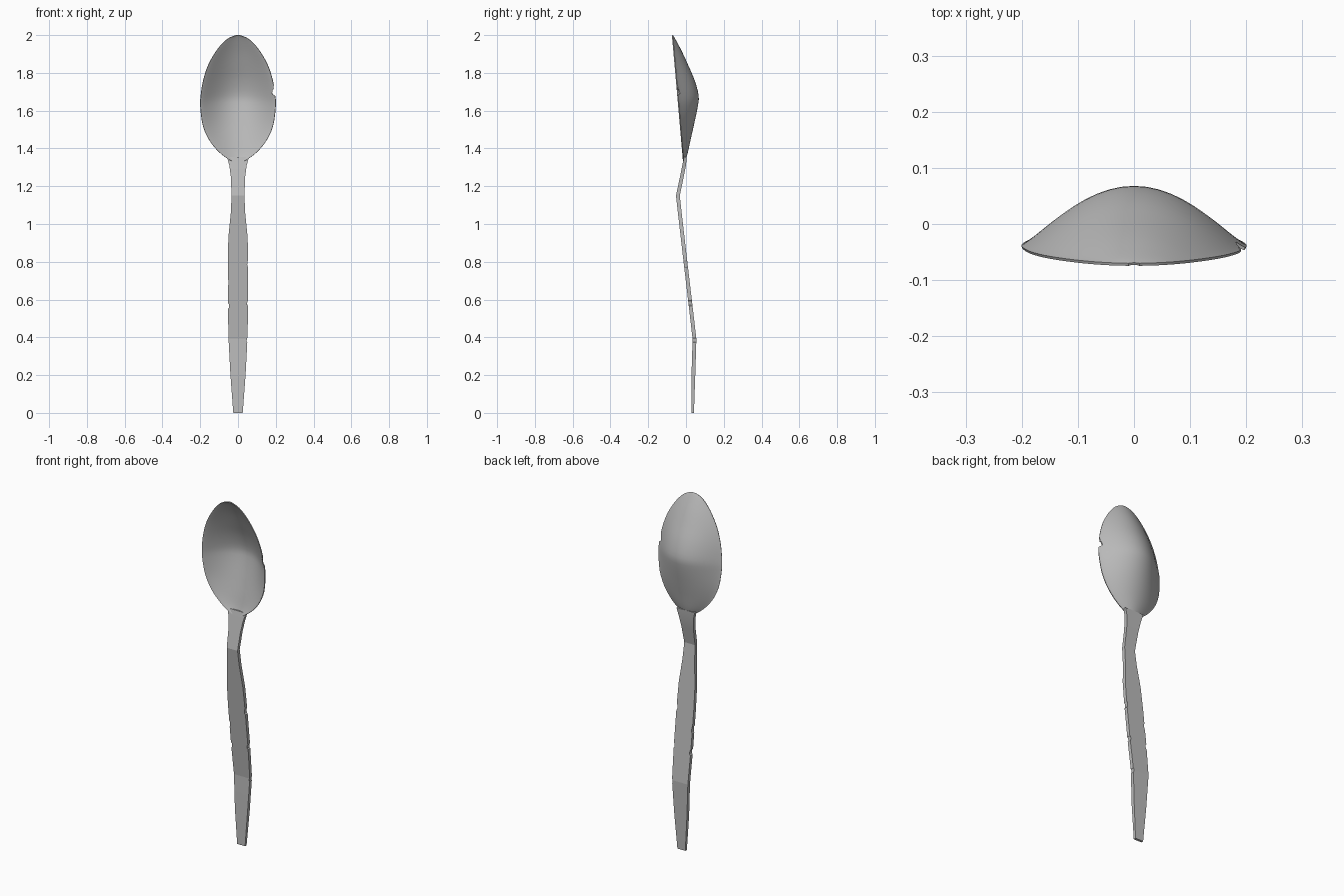
import bpy, bmesh, math
from mathutils import Vector

cube = bpy.data.objects.get("Cube")
if cube:
    bpy.data.objects.remove(cube, do_unlink=True)

metal = bpy.data.materials.new("dull_grey_metal")
metal.use_nodes = True
GREY = (0.5, 0.5, 0.5, 1)
metal.diffuse_color = GREY
metal.node_tree.nodes["Principled BSDF"].inputs["Base Color"].default_value = GREY


def make_object(name, bm):
    bmesh.ops.recalc_face_normals(bm, faces=bm.faces)
    mesh = bpy.data.meshes.new(name)
    bm.to_mesh(mesh)
    bm.free()
    obj = bpy.data.objects.new(name, mesh)
    bpy.context.collection.objects.link(obj)
    mesh.materials.append(metal)
    return obj


def smooth_rows(keys, steps):
    """Catmull-Rom interpolation through the key rows."""
    pts = [Vector(k) for k in keys]
    pts = [pts[0] * 2 - pts[1]] + pts + [pts[-1] * 2 - pts[-2]]
    rows = []
    for a, b, c, d in zip(pts, pts[1:], pts[2:], pts[3:]):
        for i in range(steps):
            t = i / steps
            rows.append(0.5 * (2 * b + (c - a) * t + (2 * a - 5 * b + 4 * c - d) * t * t
                               + (3 * b - a - 3 * c + d) * t ** 3))
    return rows + [pts[-2]]


def bridge(bm, rows, closed=False):
    for low, high in zip(rows, rows[1:]):
        n = len(low)
        for i in range(n if closed else n - 1):
            j = (i + 1) % n
            bm.faces.new((low[i], low[j], high[j], high[i]))


def apply_modifiers(obj):
    graph = bpy.context.evaluated_depsgraph_get()
    mesh = bpy.data.meshes.new_from_object(obj.evaluated_get(graph))
    obj.modifiers.clear()
    obj.data = mesh


def cut_nicks(obj, nicks):
    """Chip the edges with small faceted cutters: (x, y, z, radius, height)."""
    cutters = []
    for x, y, z, radius, height in nicks:
        bm = bmesh.new()
        bmesh.ops.create_icosphere(bm, subdivisions=1, radius=1)
        bmesh.ops.scale(bm, vec=(radius, 0.06, height), verts=bm.verts)
        bmesh.ops.translate(bm, vec=(x, y, z), verts=bm.verts)
        cutter = make_object("nick_cutter", bm)
        cutter.hide_render = True
        mod = obj.modifiers.new("nick", "BOOLEAN")
        mod.operation = "DIFFERENCE"
        mod.solver = "EXACT"
        mod.object = cutter
        cutters.append(cutter)
    apply_modifiers(obj)
    for cutter in cutters:
        bpy.data.objects.remove(cutter, do_unlink=True)


# Bowl: rows of height, half width and back position
BOWL = [(1.328, 0.025, -0.008), (1.345, 0.055, 0.0), (1.38, 0.1, 0.01), (1.44, 0.15, 0.023),
        (1.52, 0.186, 0.041), (1.62, 0.2, 0.062), (1.68, 0.198, 0.067), (1.76, 0.185, 0.046),
        (1.84, 0.159, 0.012), (1.91, 0.12, -0.02), (1.96, 0.08, -0.046), (1.987, 0.045, -0.061),
        (2.0, 0.01, -0.069)]
SEGMENTS = 28
bm = bmesh.new()
rows = []
for z, half, back in smooth_rows(BOWL, 3):
    rim = -0.012 - 0.058 * (z - 1.34) / 0.66
    row = []
    for i in range(SEGMENTS + 1):
        u = math.sin(math.pi * (i / SEGMENTS - 0.5))
        depth = max(0.0, 1 - u * u) ** 1.2
        row.append(bm.verts.new((half * u, rim + (back - rim) * depth, z)))
    rows.append(row)
bridge(bm, rows)
bowl = make_object("bowl", bm)
if sum(p.normal.y for p in bowl.data.polygons) < 0:
    bowl.data.flip_normals()
shell = bowl.modifiers.new("wall", "SOLIDIFY")
shell.thickness = 0.005
shell.offset = -1
apply_modifiers(bowl)
cut_nicks(bowl, [(0.2, -0.04, 1.7, 0.022, 0.024), (0.197, -0.04, 1.725, 0.012, 0.014)])

# Handle: rows of height, half width and centre position
HANDLE = [(0, 0.025, 0.035), (0.2, 0.04, 0.039), (0.39, 0.05, 0.045), (0.58, 0.054, 0.023),
          (0.8, 0.054, -0.003), (0.93, 0.051, -0.018), (1.06, 0.038, -0.033),
          (1.15, 0.034, -0.043), (1.25, 0.038, -0.022), (1.31, 0.046, -0.01), (1.355, 0.058, -0.003)]
bm = bmesh.new()
rows = []
for z, half, y in HANDLE:
    thick = 0.007 if z < 0.1 or z > 1.34 else 0.01
    rows.append([bm.verts.new((sx * half, y + sy * thick, z))
                 for sx, sy in ((-1, -1), (1, -1), (1, 1), (-1, 1))])
bridge(bm, rows, closed=True)
bm.faces.new(rows[0])
bm.faces.new(rows[-1])
handle = make_object("handle", bm)
cut_nicks(handle, [(0.058, 0.0, 0.79, 0.011, 0.025), (0.059, 0.022, 0.58, 0.013, 0.02),
                   (-0.059, 0.022, 0.565, 0.014, 0.022), (-0.06, 0.01, 0.69, 0.012, 0.03),
                   (0.056, 0.045, 0.385, 0.012, 0.02), (0.052, 0.04, 0.27, 0.01, 0.018)])

# Smooth bowl, crisp handle
for obj, angle in ((bowl, 40), (handle, 8)):
    bpy.ops.object.select_all(action="DESELECT")
    obj.select_set(True)
    bpy.context.view_layer.objects.active = obj
    bpy.ops.object.shade_smooth_by_angle(angle=math.radians(angle))
